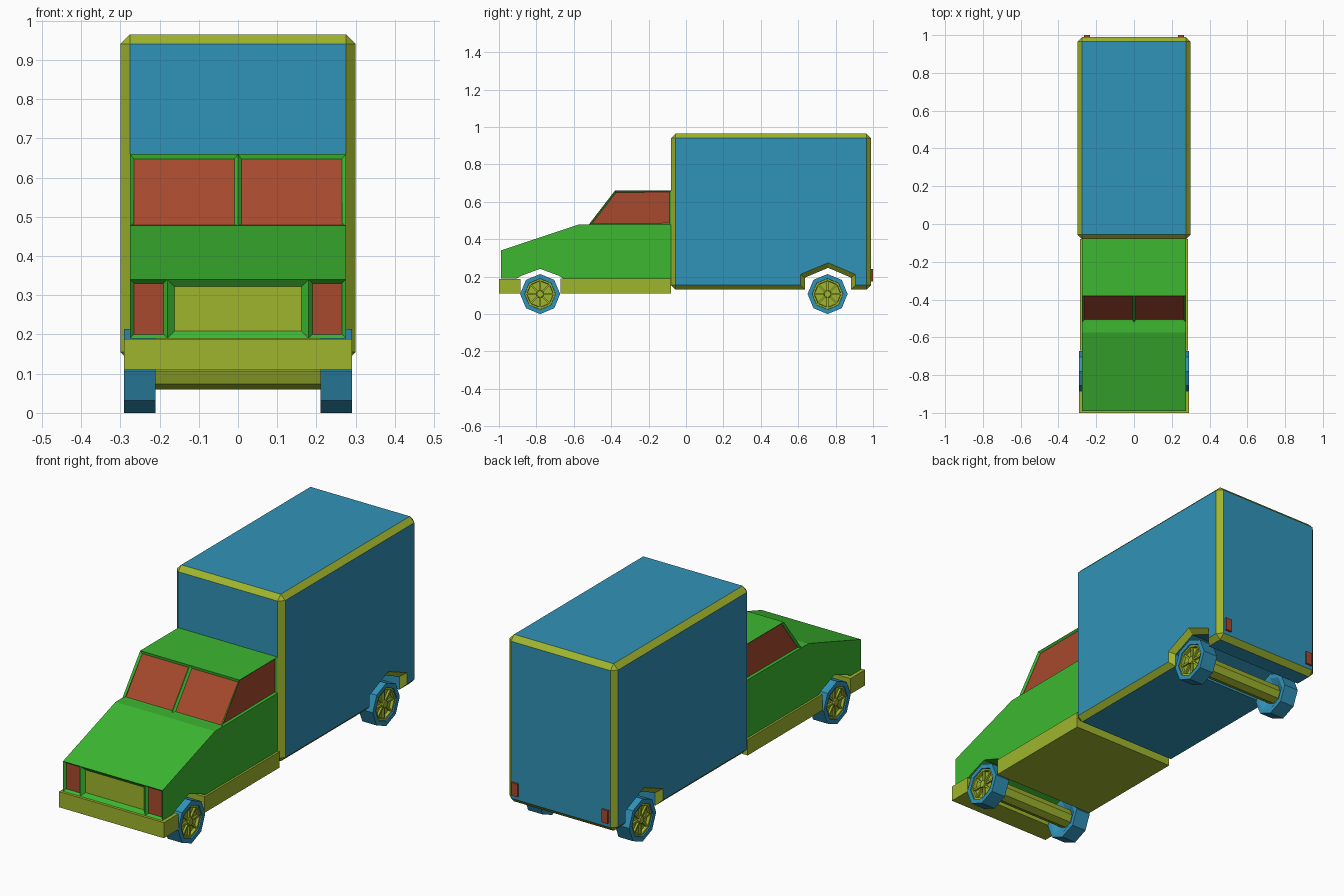
import bpy, bmesh, math
from mathutils import Vector, Matrix

if "Cube" in bpy.data.objects:
    bpy.data.objects.remove(bpy.data.objects["Cube"])


def material(name, rgb):
    m = bpy.data.materials.new(name)
    m.diffuse_color = (*rgb, 1)
    m.use_nodes = True
    m.node_tree.nodes["Principled BSDF"].inputs["Base Color"].default_value = m.diffuse_color
    return m


BLUE = material("blue", (0.03, 0.29, 0.48))
GREEN = material("green", (0.045, 0.48, 0.03))
OLIVE = material("olive", (0.35, 0.46, 0.027))
RED = material("red", (0.39, 0.067, 0.027))


def finish(bm, name, *mats):
    mesh = bpy.data.meshes.new(name)
    bm.to_mesh(mesh)
    bm.free()
    for m in mats:
        mesh.materials.append(m)
    ob = bpy.data.objects.new(name, mesh)
    bpy.context.collection.objects.link(ob)
    return ob


def prism(profile, half_width):
    """Side profile of (y, z) points extruded across x."""
    bm = bmesh.new()
    face = bm.faces.new([bm.verts.new((-half_width, y, z)) for y, z in profile])
    res = bmesh.ops.extrude_face_region(bm, geom=[face], use_keep_orig=True)
    moved = [g for g in res["geom"] if isinstance(g, bmesh.types.BMVert)]
    bmesh.ops.translate(bm, verts=moved, vec=(2 * half_width, 0, 0))
    bmesh.ops.recalc_face_normals(bm, faces=bm.faces)
    return bm


def split_x(bm, x):
    bmesh.ops.bisect_plane(bm, geom=bm.verts[:] + bm.edges[:] + bm.faces[:],
                           plane_co=(x, 0, 0), plane_no=(1, 0, 0))


def recess(bm, faces, border, depth, mat_index):
    bmesh.ops.inset_individual(bm, faces=faces, thickness=border, depth=-depth)
    for f in faces:
        f.material_index = mat_index


def add_box(bm, lo, hi, turn=Matrix()):
    lo, hi = Vector(lo), Vector(hi)
    m = turn @ Matrix.Translation((lo + hi) / 2) @ Matrix.Diagonal((*(hi - lo), 1))
    bmesh.ops.create_cube(bm, size=1, matrix=m)


def box(name, lo, hi, mat):
    bm = bmesh.new()
    add_box(bm, lo, hi)
    return finish(bm, name, mat)


def lathe(bm, profile, side=1):
    """Eight-sided turning of closed (x, radius) profile about the x axis."""
    vs = [bm.verts.new((side * x, 0, -r)) for x, r in profile]
    es = [bm.edges.new(p) for p in zip(vs, vs[1:])]
    bmesh.ops.spin(bm, geom=vs + es, cent=(0, 0, 0), axis=(1, 0, 0),
                   angle=math.tau, steps=8, use_merge=True)
    bmesh.ops.remove_doubles(bm, verts=bm.verts, dist=1e-4)
    bmesh.ops.recalc_face_normals(bm, faces=bm.faces)


# Cargo box: chamfered edges and wheel arch lips carry the trim colour
W = 0.30
bm = prism([(-0.08, 0.13), (0.636, 0.13), (0.636, 0.195), (0.76, 0.247), (0.882, 0.195),
            (0.882, 0.13), (0.99, 0.13), (0.99, 0.965), (-0.08, 0.965)], W)
edges = []
for e in bm.edges:
    a, b = (v.co for v in e.verts)
    outer = min(abs(a.y + 0.08), abs(a.y - 0.99)) < 1e-4
    if abs(a.x - b.x) < 1e-4 or outer:
        edges.append(e)
res = bmesh.ops.bevel(bm, geom=edges, offset=0.025, offset_type='OFFSET',
                      segments=1, profile=0.5, affect='EDGES')
for f in res["faces"]:
    f.material_index = 1
finish(bm, "cargo_box", BLUE, OLIVE)

# Lower cab with bonnet, wheel arch, recessed grille and headlights
bm = prism([(-0.99, 0.19), (-0.905, 0.19), (-0.88, 0.205), (-0.78, 0.242), (-0.68, 0.205),
            (-0.655, 0.19), (-0.08, 0.19), (-0.08, 0.48), (-0.575, 0.478), (-0.99, 0.34)], 0.275)
split_x(bm, -0.18)
split_x(bm, 0.18)
front = [f for f in bm.faces if f.normal.y < -0.95 and f.calc_center_median().y < -0.98]
lamps = [f for f in front if abs(f.calc_center_median().x) > 0.1]
grille = [f for f in front if f not in lamps]
recess(bm, lamps, 0.014, 0.012, 1)
recess(bm, grille, 0.026, 0.015, 2)
finish(bm, "cab_body", GREEN, RED, OLIVE)

# Upper cab with split windscreen and side windows
bm = prism([(-0.52, 0.478), (-0.38, 0.66), (-0.08, 0.66), (-0.08, 0.478)], 0.275)
split_x(bm, 0)
screens = [f for f in bm.faces if f.normal.y < -0.5]
sides = [f for f in bm.faces if abs(f.normal.x) > 0.9]
recess(bm, screens, 0.013, 0.01, 1)
recess(bm, sides, 0.011, 0.01, 1)
finish(bm, "cab_top", GREEN, RED)

# Bumper, cab sill and tail lights
box("front_bumper", (-0.29, -1.0, 0.11), (0.29, -0.885, 0.188), OLIVE)
box("cab_sill", (-0.285, -0.67, 0.11), (0.285, -0.08, 0.19), OLIVE)
for s, side in ((1, "right"), (-1, "left")):
    xs = sorted((s * 0.232, s * 0.266))
    box(side + "_tail_light", (xs[0], 0.98, 0.175), (xs[1], 1.0, 0.24), RED)

# Wheels and axles
TYRE = [(0.235, 0), (0.235, 0.04), (0.21, 0.085), (0.21, 0.107), (0.29, 0.107),
        (0.29, 0.083), (0.265, 0.078), (0.265, 0)]
RIM = [(0.262, 0), (0.262, 0.079), (0.284, 0.083), (0.284, 0.072), (0.27, 0.07),
       (0.27, 0.022), (0.286, 0.018), (0.286, 0)]
for y, end in ((-0.78, "front"), (0.757, "rear")):
    bm = bmesh.new()
    lathe(bm, [(-0.24, 0), (-0.24, 0.047), (0.24, 0.047), (0.24, 0)])
    finish(bm, end + "_axle", OLIVE).location = (0, y, 0.107)
    for s, side in ((1, "right"), (-1, "left")):
        bm = bmesh.new()
        lathe(bm, TYRE, s)
        finish(bm, f"{end}_{side}_tyre", BLUE).location = (0, y, 0.107)
        bm = bmesh.new()
        lathe(bm, RIM, s)
        xs = sorted((s * 0.266, s * 0.28))
        for i in range(8):
            add_box(bm, (xs[0], -0.005, 0.015), (xs[1], 0.005, 0.074),
                    Matrix.Rotation(i * math.tau / 8, 4, 'X'))
        finish(bm, f"{end}_{side}_rim", OLIVE).location = (0, y, 0.107)
